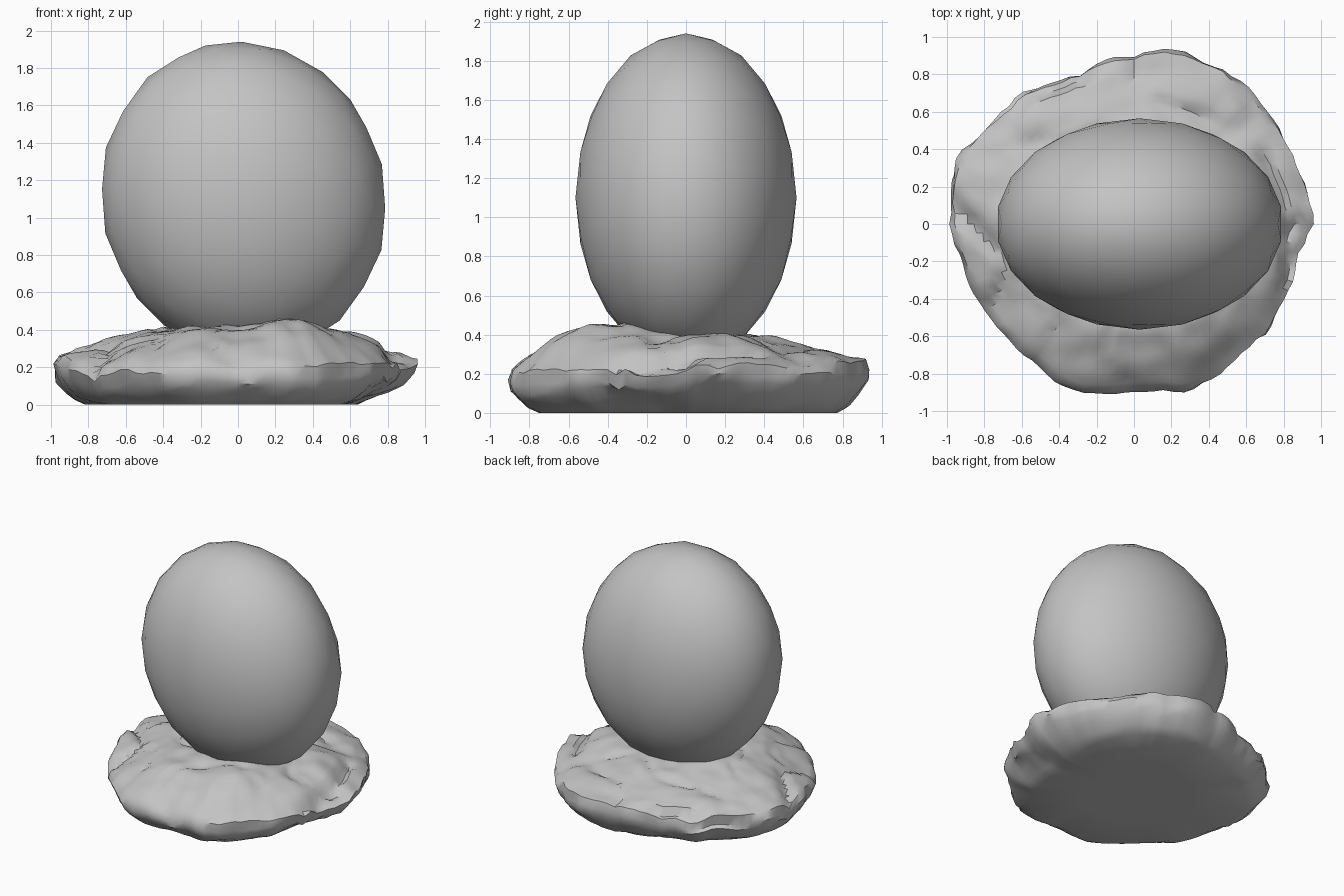
import bpy, bmesh
from math import radians, cos, sin, pi, degrees, hypot
from mathutils import Vector, Matrix, noise

cube = bpy.data.objects.get("Cube")
if cube:
    bpy.data.objects.remove(cube, do_unlink=True)

grey = bpy.data.materials.new("stone_grey")
grey.use_nodes = True
colour = (0.55, 0.55, 0.55, 1)
grey.diffuse_color = colour
grey.node_tree.nodes["Principled BSDF"].inputs["Base Color"].default_value = colour


def make_object(name, bm, angle):
    mesh = bpy.data.meshes.new(name)
    bmesh.ops.recalc_face_normals(bm, faces=bm.faces)
    bm.to_mesh(mesh)
    bm.free()
    mesh.materials.append(grey)
    obj = bpy.data.objects.new(name, mesh)
    bpy.context.collection.objects.link(obj)
    bpy.ops.object.select_all(action="DESELECT")
    bpy.context.view_layer.objects.active = obj
    obj.select_set(True)
    bpy.ops.object.shade_smooth_by_angle(angle=radians(angle))
    return obj


# Rock outline: radius at every ten degrees, counter-clockwise from +x
OUTLINE = [.98, .95, .94, .94, .92, .94, .96, .95, .94, .9, .89, .86,
           .87, .91, .92, .96, 1.0, 1.0, .97, .94, .93, .91, .91, .9,
           .92, .95, .92, .89, .9, .95, .94, .91, .92, .91, .92, .9]

# Cracks where the broken slabs meet
CRACKS = [((-1, .15), (-.68, -.2)), ((-.68, -.2), (-.77, -.52)),
          ((.7, .36), (.8, .1)), ((.8, .1), (.81, -.35))]


def outline(a):
    f = degrees(a) % 360 / 10
    i = int(f)
    r = OUTLINE[i % 36] * (1 - f + i) + OUTLINE[(i + 1) % 36] * (f - i)
    return r + .016 * noise.noise(Vector((cos(a), sin(a), .3)) * 11)


def clamp(v):
    return max(0, min(1, v))


def bump(x, y, cx, cy, size):
    return clamp(1 - hypot(x - cx, y - cy) / size)


def crack_depth(x, y):
    p = Vector((x, y))
    depth = 0
    for start, end in CRACKS:
        s, e = Vector(start), Vector(end)
        u = clamp((p - s).dot(e - s) / (e - s).length_squared)
        depth = max(depth, clamp(1 - (p - s.lerp(e, u)).length / .05))
    return .05 * depth


def rim_height(a):
    return .235 - .045 * clamp(-sin(a)) + .025 * clamp(sin(a)) + .02 * clamp(-cos(a))


def top_height(x, y, a, t):
    back = clamp(.5 + y / .7)
    rim = rim_height(a)
    z = rim + (.42 - rim) * (1 - t ** (3.8 - 2.1 * back))
    # raised shoulders and low corners
    z += .065 * bump(x, y, .37, -.36, .38) + .05 * bump(x, y, .5, .22, .3)
    z += .05 * bump(x, y, .25, -.65, .3) + .03 * bump(x, y, 1, .04, .16)
    z -= .05 * bump(x, y, -.65, -.35, .35)
    # lower shelf under the broken right end, chipped back left edge
    z -= .05 * clamp((x - .8) / .04) * clamp((.2 - abs(y + .12)) / .06)
    z -= .06 * clamp((t - .92) / .03) * clamp(1.6 - abs(a - 2.08) / .2)
    p = Vector((x, y, 0))
    z += .025 * noise.noise(p * 3.2) + .018 * noise.noise(p * 8)
    z -= .02 * clamp(1 - abs(noise.noise(p * 2.3 + Vector((4, 1, 2)))) * 9)
    return z - crack_depth(x, y)


# Rock slab: rings from the underside, round the broken rim, to the top
SEGMENTS = 108
bm = bmesh.new()
rings = []


def add_ring(place):
    rings.append([bm.verts.new(place(2 * pi * i / SEGMENTS)) for i in range(SEGMENTS)])


def rim_place(t, level):
    def place(a):
        undercut = .2 * (1 - level) * clamp(cos(a + .1)) ** 6
        r = outline(a) * (t - undercut)
        x, y = r * cos(a), r * sin(a)
        n = noise.noise(Vector((x * 5, y * 5, level * 3)))
        z = level * top_height(x, y, a, 1)
        if level > 0:
            z = max(.005, z + .04 * n)
            x, y = x * (1 + .04 * n), y * (1 + .04 * n)
        return (x, y, z)
    return place


def top_place(t):
    def place(a):
        r = outline(a) * t
        x, y = r * cos(a), r * sin(a)
        return (x, y, top_height(x, y, a, t))
    return place


for t, level in ((.45, 0), (.83, 0), (.9, .16), (.95, .36), (.99, .58), (1, .8)):
    add_ring(rim_place(t, level))
for k in range(24):
    add_ring(top_place(.985 - .035 * k))
for lower, upper in zip(rings, rings[1:]):
    for i in range(SEGMENTS):
        j = (i + 1) % SEGMENTS
        bm.faces.new((lower[i], lower[j], upper[j], upper[i]))
bm.faces.new(rings[0][::-1])
bm.faces.new(rings[-1])
make_object("rock_base", bm, 38)

# Upright flattened boulder, leaning slightly, sunk into the rock
bm = bmesh.new()
bmesh.ops.create_icosphere(bm, subdivisions=3, radius=1)
size = Matrix.Diagonal((.762, .565, .845, 1))
lean = Matrix.Rotation(radians(-14), 4, "Y")
place = Matrix.Translation((.03, 0, 1.1))
bmesh.ops.transform(bm, matrix=place @ lean @ size, verts=bm.verts)
make_object("oval_boulder", bm, 60)
